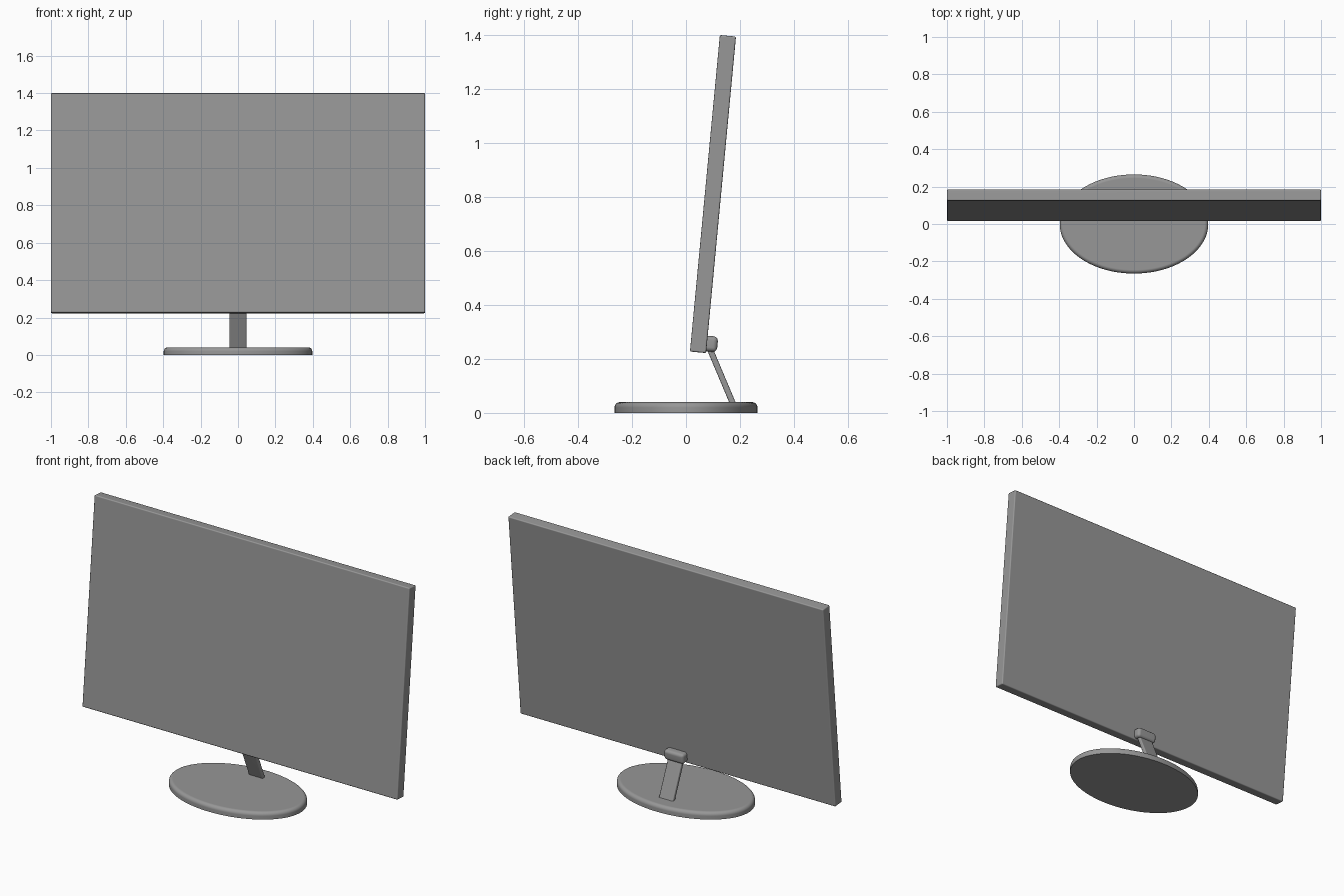
import bpy
import math
from mathutils import Vector, Matrix

if "Cube" in bpy.data.objects:
    bpy.data.objects.remove(bpy.data.objects["Cube"])

TILT = math.radians(-5.4)

# Dark grey plastic for all parts
grey = bpy.data.materials.new("dark_grey_plastic")
grey.diffuse_color = (0.31, 0.31, 0.31, 1)
grey.use_nodes = True
grey.node_tree.nodes["Principled BSDF"].inputs["Base Color"].default_value = grey.diffuse_color


def finish(obj):
    """Smooth the rounded edges, keep the large faces flat, add the colour."""
    bpy.ops.object.shade_smooth_by_angle(angle=math.radians(35))
    mod = obj.modifiers.new("Flat faces", "WEIGHTED_NORMAL")
    mod.keep_sharp = True
    obj.data.materials.append(grey)


def box(name, size, loc, tilt, bevel, segments=3):
    """Tilted box with rounded edges."""
    bpy.ops.mesh.primitive_cube_add(size=1)
    obj = bpy.context.object
    obj.name = name
    obj.data.transform(Matrix.Diagonal((*size, 1)))
    obj.location = loc
    obj.rotation_euler.x = tilt
    mod = obj.modifiers.new("Bevel", "BEVEL")
    mod.width = bevel
    mod.segments = segments
    bpy.ops.object.modifier_apply(modifier=mod.name)
    finish(obj)


# Screen panel, leaning back
box("screen_panel", (2.0, 0.06, 1.178), (0, 0.1, 0.811), TILT, 0.006)

# Hinge block on the lower back of the panel
box("hinge_block", (0.125, 0.054, 0.058), (0, 0.09, 0.256), TILT, 0.016)

# Slanted neck between the hinge and the base
top, foot = Vector((0, 0.083, 0.25)), Vector((0, 0.18, 0.02))
axis = top - foot
box("neck", (0.09, 0.022, axis.length), (top + foot) / 2,
    math.atan2(-axis.y, axis.z), 0.006)

# Oval base with a rounded upper rim
bpy.ops.mesh.primitive_cylinder_add(vertices=96, radius=1, depth=0.04)
base = bpy.context.object
base.name = "base"
base.data.transform(Matrix.Translation((0, 0, 0.02)) @ Matrix.Diagonal((0.397, 0.265, 1, 1)))
weights = base.data.attributes.new("bevel_weight_edge", "FLOAT", "EDGE")
for edge in base.data.edges:
    if all(base.data.vertices[v].co.z > 0.03 for v in edge.vertices):
        weights.data[edge.index].value = 1.0
rim = base.modifiers.new("Rim", "BEVEL")
rim.limit_method = "WEIGHT"
rim.width = 0.02
rim.segments = 5
bpy.ops.object.modifier_apply(modifier=rim.name)
finish(base)
